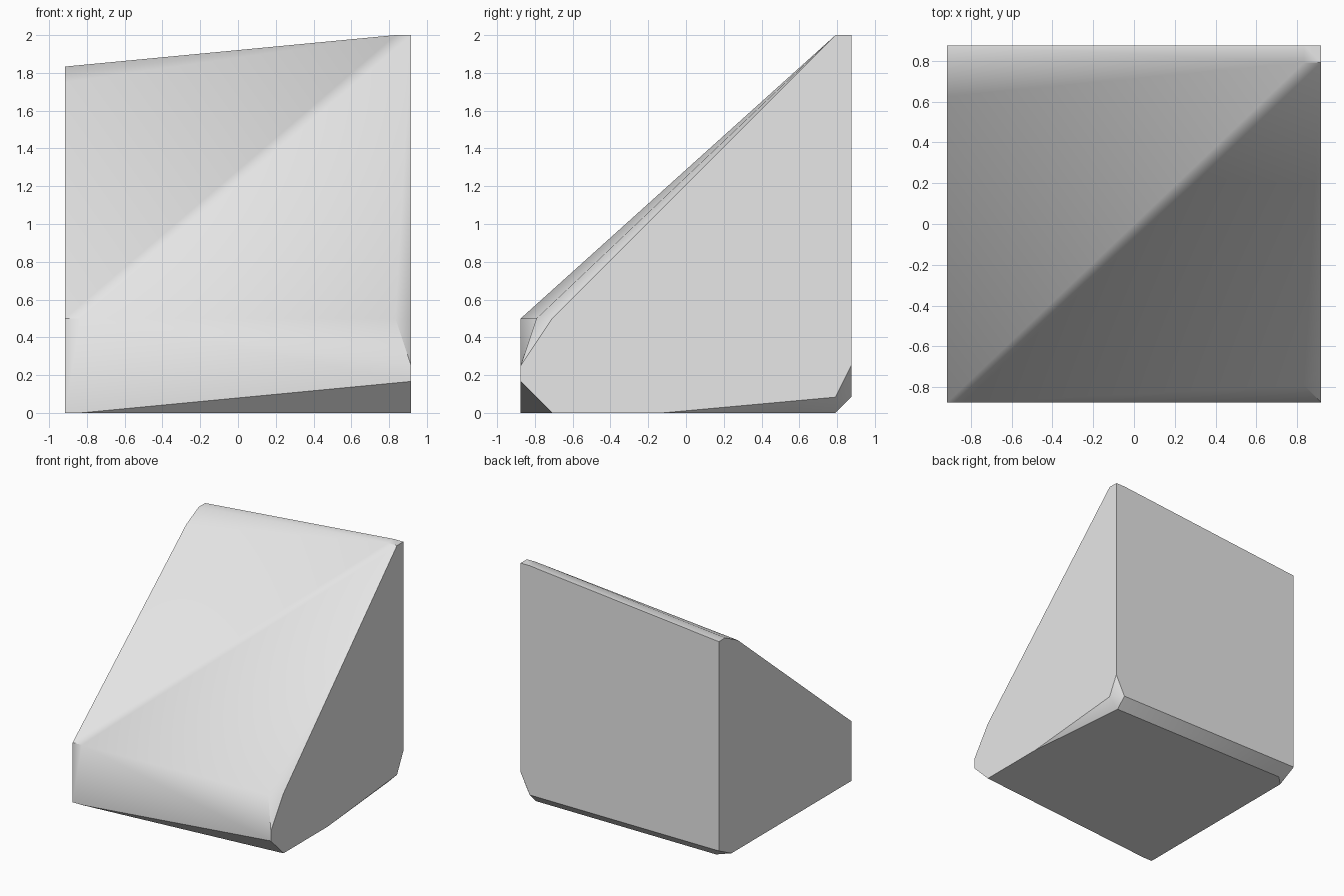
import bpy, bmesh, math

old = bpy.data.objects.get("Cube")
if old:
    bpy.data.objects.remove(old, do_unlink=True)

UNIT = 1 / 12          # the block sits on a 22 x 21 x 24 grid
SIDE, BACK = 11, 10.5  # half width, half depth


def flat_material(name, rgb):
    mat = bpy.data.materials.new(name)
    mat.use_nodes = True
    colour = (*rgb, 1)
    mat.diffuse_color = colour
    mat.node_tree.nodes["Principled BSDF"].inputs["Base Color"].default_value = colour
    return mat


def hull_object(name, points, mat):
    """Closed convex solid around the points, with flat faces merged."""
    bm = bmesh.new()
    verts = [bm.verts.new([c * UNIT for c in p]) for p in points]
    bmesh.ops.convex_hull(bm, input=verts)
    loose = [v for v in bm.verts if not v.link_faces]
    bmesh.ops.delete(bm, geom=loose, context='VERTS')
    bmesh.ops.dissolve_limit(bm, angle_limit=math.radians(0.5),
                             verts=bm.verts, edges=bm.edges)
    bmesh.ops.recalc_face_normals(bm, faces=bm.faces)
    mesh = bpy.data.meshes.new(name)
    bm.to_mesh(mesh)
    bm.free()
    mesh.materials.append(mat)
    obj = bpy.data.objects.new(name, mesh)
    bpy.context.collection.objects.link(obj)
    return obj


# Side outlines as (depth, height)
left_outline = [(-BACK, 0), (-BACK, 6), (7.5, 21), (9.5, 22),
                (BACK, 22), (BACK, 1), (8.5, 0)]
right_outline = [(-8.5, 0), (-BACK, 2), (-BACK, 3), (-8.5, 6), (9.5, 24),
                 (BACK, 24), (BACK, 3), (9.5, 1), (-1.5, 0)]
# Chamfer corners set one unit in from each side
left_inset = [(-BACK, 0), (-BACK, 6), (9.5, 0)]
right_inset = [(-9.5, 6), (9.5, 24), (BACK, 24), (BACK, 1), (9.5, 0)]

points = []
for x, outline in ((-SIDE, left_outline), (SIDE, right_outline),
                   (1 - SIDE, left_inset), (SIDE - 1, right_inset)):
    points += [(x, y, z) for y, z in outline]

# Sloped block
block = hull_object("sloped_block", points, flat_material("light_grey", (0.8, 0.8, 0.8)))
bpy.ops.object.select_all(action='DESELECT')
block.select_set(True)
bpy.context.view_layer.objects.active = block
bpy.ops.object.shade_smooth_by_angle(angle=math.radians(35))
